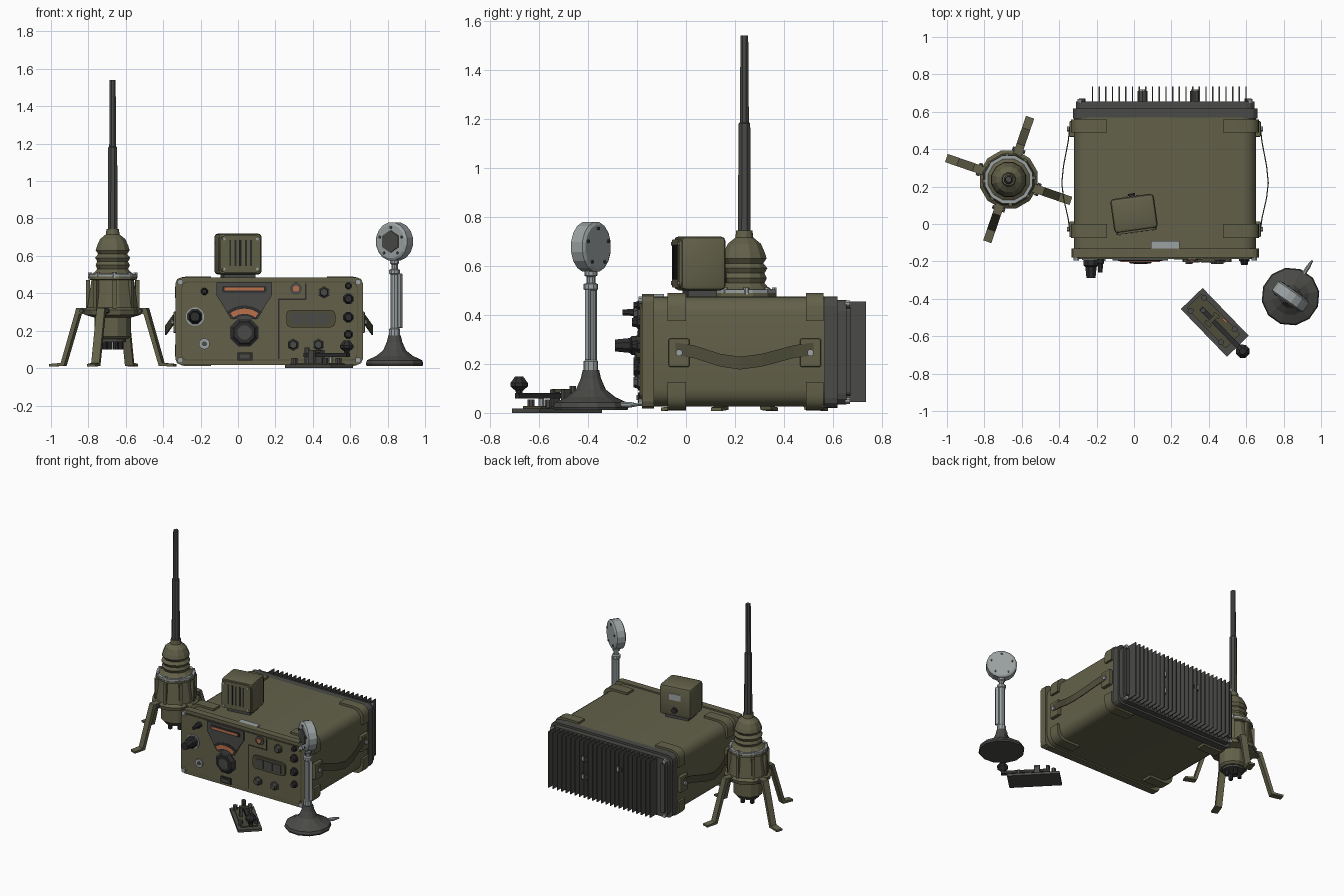
import bpy, bmesh, math
from mathutils import Matrix, Vector

def material(name, rgb):
    m = bpy.data.materials.new(name)
    m.diffuse_color = (*rgb, 1)
    return m

OLIVE = material("olive_paint", (0.125, 0.12, 0.068))
DOLIVE = material("dark_olive", (0.075, 0.073, 0.042))
DARK = material("dark_grey", (0.068, 0.068, 0.063))
BLACK = material("black_rubber", (0.026, 0.026, 0.026))
STEEL = material("steel", (0.33, 0.36, 0.365))
ORANGE = material("orange_scale", (0.5, 0.16, 0.07))

T = Matrix.Translation
RZ = lambda deg: Matrix.Rotation(math.radians(deg), 4, 'Z')
FRONT = Matrix.Rotation(math.pi / 2, 4, 'X')   # local z points to -y
BACK = Matrix.Rotation(-math.pi / 2, 4, 'X')   # local z points to +y
ID = Matrix()

def finish(bm, name, mat, M=ID, smooth=None):
    bmesh.ops.recalc_face_normals(bm, faces=bm.faces)
    me = bpy.data.meshes.new(name)
    bm.to_mesh(me)
    bm.free()
    me.transform(M)
    me.materials.append(mat)
    if smooth:
        me.polygons.foreach_set("use_smooth", [True] * len(me.polygons))
        me.set_sharp_from_angle(angle=math.radians(smooth))
    ob = bpy.data.objects.new(name, me)
    bpy.context.collection.objects.link(ob)
    return ob

def box(name, loc, size, mat, M=ID, bevel=0, smooth=None):
    bm = bmesh.new()
    bmesh.ops.create_cube(bm, size=1, matrix=T(loc) @ Matrix.Diagonal((*size, 1)))
    if bevel:
        bmesh.ops.bevel(bm, geom=bm.edges[:], offset=bevel, segments=2, profile=0.5, affect='EDGES')
    return finish(bm, name, mat, M, smooth)

def prism(name, pts, y0, y1, mat, M=ID, smooth=None):
    """Extrude an x-z outline along y."""
    bm = bmesh.new()
    a = [bm.verts.new((x, y0, z)) for x, z in pts]
    b = [bm.verts.new((x, y1, z)) for x, z in pts]
    bm.faces.new(a)
    bm.faces.new(b[::-1])
    n = len(pts)
    for i in range(n):
        j = (i + 1) % n
        bm.faces.new((a[i], b[i], b[j], a[j]))
    return finish(bm, name, mat, M, smooth)

def lathe(name, profile, sides, mat, M=ID, smooth=None):
    """Revolve (radius, height) pairs about local z."""
    bm = bmesh.new()
    rings = [[bm.verts.new((r * math.cos(2 * math.pi * (k + .5) / sides),
                            r * math.sin(2 * math.pi * (k + .5) / sides), z))
              for k in range(sides)] for r, z in profile]
    for p, q in zip(rings, rings[1:]):
        for k in range(sides):
            j = (k + 1) % sides
            bm.faces.new((p[k], p[j], q[j], q[k]))
    bm.faces.new(rings[0])
    bm.faces.new(rings[-1])
    return finish(bm, name, mat, M, smooth)

def cyl(name, r, h, mat, M=ID, sides=10):
    return lathe(name, [(r, 0), (r, h)], sides, mat, M)

def rounded(x0, x1, z0, z1, r, n=4):
    pts = []
    for cx, cz, s in ((x1 - r, z1 - r, 0), (x0 + r, z1 - r, 1), (x0 + r, z0 + r, 2), (x1 - r, z0 + r, 3)):
        for i in range(n + 1):
            t = math.pi / 2 * (s + i / n)
            pts.append((cx + r * math.cos(t), cz + r * math.sin(t)))
    return pts

# ---- radio case ----
CX, CZ = 0.166, 0.25
prism("radio_case", rounded(-0.32, 0.652, 0.027, 0.475, 0.07), -0.13, 0.57, OLIVE, smooth=40)
prism("front_panel", rounded(-0.334, 0.667, 0.017, 0.485, 0.03, 2), -0.18, -0.13, OLIVE)
prism("panel_recess_line", rounded(-0.305, 0.64, 0.04, 0.462, 0.03, 2), -0.183, -0.18, DOLIVE)
prism("panel_face", rounded(-0.3, 0.635, 0.045, 0.457, 0.03, 2), -0.187, -0.18, OLIVE)

# wrap-around corner brackets
for y0, y1 in ((-0.075, 0.0), (0.49, 0.56)):
    for sx in (-1, 1):
        for sz in (-1, 1):
            def path(o):
                w, h, r = 0.488 + o, 0.225 + o, 0.06
                arc = [(w - r + r * math.cos(t), h - r + r * math.sin(t))
                       for t in (math.pi / 8 * i for i in range(5))]
                return [(w, 0.125)] + arc + [(0.31, h)]
            pts = path(0.015) + path(-0.02)[::-1]
            prism("corner_bracket", [(CX + sx * a, CZ + sz * b) for a, b in pts], y0, y1, OLIVE, smooth=30)

# carrying straps and their mounts
for s in (-1, 1):
    bm = bmesh.new()
    rows = []
    for d, y, z in ((0.505, -0.05, 0.262), (0.515, 0.03, 0.25), (0.54, 0.14, 0.215), (0.549, 0.22, 0.203),
                    (0.54, 0.31, 0.215), (0.515, 0.44, 0.25), (0.505, 0.53, 0.262)):
        rows.append([bm.verts.new((CX + s * (d + e), y, z + f))
                     for e, f in ((0, -.026), (.006, -.026), (.006, .026), (0, .026))])
    for p, q in zip(rows, rows[1:]):
        for k in range(4):
            bm.faces.new((p[k], p[(k + 1) % 4], q[(k + 1) % 4], q[k]))
    bm.faces.new(rows[0])
    bm.faces.new(rows[-1])
    finish(bm, "carry_strap", DOLIVE)
    for y in (-0.028, 0.508):
        box("strap_mount", (CX + s * 0.497, y, 0.245), (0.03, 0.085, 0.115), OLIVE, bevel=0.006)
        cyl("strap_screw", 0.014, 0.012, STEEL, T((CX + s * 0.512, y, 0.245)) @ Matrix.Rotation(s * math.pi / 2, 4, 'Y'), 8)

# ---- heat sink ----
prism("heat_sink_flange", rounded(-0.325, 0.66, 0.02, 0.475, 0.04, 3), 0.565, 0.618, DARK)
prism("heat_sink_block", rounded(-0.31, 0.645, 0.035, 0.46, 0.045, 3), 0.618, 0.655, DARK)
for s in (-1, 1):
    prism("heat_sink_end", rounded(CX + s * 0.443 - 0.018, CX + s * 0.443 + 0.018, 0.07, 0.43, 0.016, 2), 0.655, 0.67, DARK)
    for z in (0.05, 0.445):
        cyl("heat_sink_bolt", 0.014, 0.02, STEEL, T((CX + s * 0.455, 0.648, z)) @ BACK, 8)
for i in range(24):
    box("cooling_fin", (-0.222 + i * 0.0357, 0.69, 0.25), (0.007, 0.088, 0.41), DARK)
for x, z in ((0.045, 0.32), (0.325, 0.32), (0.325, 0.19)):
    cyl("power_transistor", 0.028, 0.055, DARK, T((x, 0.655, z)) @ BACK)
    cyl("transistor_cap", 0.02, 0.008, STEEL, T((x, 0.71, z)) @ BACK)

# ---- front panel fittings ----
def at(x, z, y=-0.185):
    return T((x, y, z)) @ FRONT

for x in (-0.308, 0.642):
    for z in (0.042, 0.46):
        cyl("panel_screw", 0.016, 0.016, STEEL, at(x, z, -0.178), 8)
def knob(x, z, r, d, mat=BLACK, sides=8):
    lathe("control_knob", [(r, 0), (r, d * .35), (r * .78, d * .42), (r * .62, d)], sides, mat, at(x, z))
knob(-0.23, 0.275, 0.042, 0.105)
cyl("knob_ring", 0.05, 0.008, STEEL, at(-0.23, 0.275), 12)
knob(-0.18, 0.41, 0.02, 0.075)
cyl("socket", 0.03, 0.012, STEEL, at(-0.18, 0.13))
cyl("socket_hole", 0.014, 0.015, DARK, at(-0.18, 0.13), 8)
for z, r, d in ((0.44, 0.02, 0.03), (0.37, 0.03, 0.035), (0.272, 0.03, 0.035), (0.18, 0.026, 0.03)):
    knob(0.59, z, r, d)
for x, z in ((0.46, 0.405), (0.295, 0.125), (0.43, 0.125)):
    knob(x, z, 0.033, 0.03, DARK, 6)
cyl("lamp_ring", 0.033, 0.01, DARK, at(0.31, 0.425))
cyl("lamp", 0.018, 0.018, ORANGE, at(0.31, 0.425), 8)

# tuning display with straight and curved scales
prism("tuning_display", [(-0.115, 0.458), (0.182, 0.458), (0.182, 0.39), (0.155, 0.35), (0.105, 0.262),
                         (-0.038, 0.262), (-0.09, 0.35), (-0.115, 0.39)], -0.196, -0.18, DARK)
prism("display_window", rounded(-0.085, 0.152, 0.405, 0.44, 0.008, 2), -0.199, -0.19, BLACK)
box("straight_scale", (0.034, -0.199, 0.422), (0.21, 0.006, 0.016), ORANGE)
def fan(r0, r1, a):
    ts = [math.radians(90 - a + 2 * a * i / 8) for i in range(9)]
    return [(0.034 + r * math.cos(t), 0.19 + r * math.sin(t))
            for r, seq in ((r1, ts), (r0, ts[::-1])) for t in seq]
prism("curved_window", fan(0.09, 0.145, 40), -0.198, -0.19, BLACK)
prism("curved_scale", fan(0.1, 0.128, 36), -0.201, -0.19, ORANGE)
lathe("tuning_knob", [(0.082, 0), (0.082, 0.008), (0.07, 0.014), (0.06, 0.026)], 8, BLACK, at(0.034, 0.19))
cyl("tuning_knob_cap", 0.04, 0.03, DARK, at(0.034, 0.19), 8)
box("lower_switch_frame", (0.037, -0.19, 0.062), (0.08, 0.012, 0.044), BLACK)
box("lower_switch", (0.037, -0.196, 0.062), (0.05, 0.01, 0.02), DARK)

# right-hand sub panel seam and counter windows
box("seam_vertical", (0.218, -0.188, 0.21), (0.006, 0.004, 0.32), BLACK)
box("seam_step", (0.29, -0.188, 0.368), (0.145, 0.004, 0.006), BLACK)
box("seam_upper", (0.362, -0.188, 0.41), (0.006, 0.004, 0.085), BLACK)
prism("counter_frame", rounded(0.258, 0.52, 0.218, 0.312, 0.025, 2), -0.202, -0.18, DOLIVE)
for i in range(3):
    box("counter_window", (0.318 + i * 0.07, -0.203, 0.265), (0.062, 0.008, 0.06), DARK)
box("top_label", (0.167, -0.125, 0.4785), (0.15, 0.07, 0.012), STEEL)

# ---- speaker box ----
SP = T((0, 0.056, 0)) @ RZ(8)
box("speaker_box", (0, 0, 0.61), (0.235, 0.185, 0.22), OLIVE, SP, 0.02, 40)
box("speaker_base", (0, 0, 0.49), (0.17, 0.12, 0.03), DARK, SP)
prism("speaker_bezel", rounded(-0.108, 0.108, 0.512, 0.708, 0.02, 2), -0.1, -0.085, OLIVE, SP)
for i in range(5):
    box("speaker_slot", (-0.056 + i * 0.028, -0.1, 0.615), (0.01, 0.006, 0.14), BLACK, SP)
for x in (-0.09, 0.09):
    for z in (0.53, 0.69):
        cyl("speaker_screw", 0.008, 0.006, STEEL, SP @ at(x, z, -0.099), 6)
box("speaker_label", (0, 0.093, 0.645), (0.085, 0.006, 0.045), STEEL, SP)
cyl("speaker_socket", 0.02, 0.018, BLACK, SP @ T((0, 0.09, 0.55)) @ BACK)

# ---- antenna tower ----
A = T((-0.67, 0.238, 0))
lathe("antenna_rod", [(0.028, 0.72), (0.026, 1.18), (0.02, 1.185), (0.017, 1.54)], 8, DARK, A)
lathe("antenna_bellows", [(0.12, 0.50), (0.098, 0.515), (0.085, 0.53), (0.095, 0.55), (0.085, 0.57), (0.097, 0.59),
                          (0.08, 0.61), (0.094, 0.63), (0.086, 0.655), (0.07, 0.69), (0.038, 0.715), (0.034, 0.745)],
      12, OLIVE, A)
lathe("antenna_collar", [(0.132, 0.488), (0.132, 0.504)], 12, STEEL, A)
lathe("antenna_skirt", [(0.1, 0.27), (0.155, 0.285), (0.16, 0.31), (0.14, 0.325), (0.118, 0.47), (0.135, 0.475), (0.135, 0.49)],
      12, OLIVE, A)
lathe("antenna_lower_body", [(0.085, 0.155), (0.1, 0.17), (0.1, 0.29)], 12, OLIVE, A)
cyl("antenna_bottom_plate", 0.075, 0.02, DARK, A @ T((0, 0, 0.14)), 12)
for k in range(8):
    R = A @ RZ(45 * k + 4)
    box("skirt_rib", (0.132, 0, 0.39), (0.022, 0.02, 0.16), OLIVE, R)
    cyl("collar_bolt", 0.011, 0.03, STEEL, R @ T((0.122, 0, 0.482)), 6)
for k in range(4):
    R = A @ RZ(71 + 90 * k)
    prism("tower_leg", [(0.12, 0.29), (0.12, 0.322), (0.198, 0.322), (0.286, 0.028), (0.352, 0.022),
                        (0.352, 0.008), (0.268, 0.012), (0.182, 0.29)], -0.023, 0.023, OLIVE, R)
    cyl("leg_pin", 0.012, 0.07, DARK, R @ T((0.165, 0.035, 0.306)) @ FRONT, 6)
    cyl("bottom_stud", 0.014, 0.05, BLACK, R @ T((0.045, 0, 0.1)), 8)

# ---- desk microphone ----
MIC = T((0.837, -0.388, 0)) @ RZ(-35)
lathe("mic_base", [(0.152, 0.012), (0.156, 0.022), (0.15, 0.042), (0.1, 0.065), (0.062, 0.095), (0.042, 0.14), (0.034, 0.175)],
      12, DARK, MIC)
lathe("mic_post", [(0.03, 0.17), (0.03, 0.21), (0.024, 0.215), (0.024, 0.5), (0.03, 0.505), (0.03, 0.525),
                   (0.018, 0.53), (0.018, 0.555), (0.026, 0.56), (0.026, 0.59)], 10, STEEL, MIC)
box("mic_talk_bar", (0.032, 0.008, 0.36), (0.02, 0.022, 0.29), STEEL, MIC, 0.004)
HEAD = MIC @ T((0, 0, 0.677)) @ FRONT
lathe("mic_head", [(0.09, -0.036), (0.103, -0.028), (0.103, 0.028), (0.09, 0.036)], 16, STEEL, HEAD)
cyl("mic_grille", 0.06, 0.008, DARK, HEAD @ T((0, 0, 0.034)), 6)
for k in range(5):
    for z in (-0.041, 0.034):
        cyl("mic_screw", 0.008, 0.007, DARK, HEAD @ RZ(72 * k + 18) @ T((0.075, 0, z)), 6)
lathe("mic_cable_plug", [(0.012, 0), (0.012, 0.05), (0.005, 0.09)], 8, STEEL,
      T((0.905, -0.27, 0.033)) @ RZ(-33) @ BACK)

# ---- telegraph key ----
K = T((0.432, -0.526, 0)) @ RZ(-46)
box("key_base", (0, 0, 0.009), (0.355, 0.162, 0.018), DARK, K)
box("key_inner_plate", (-0.01, 0, 0.022), (0.3, 0.11, 0.012), DOLIVE, K)
box("key_lever", (0.06, 0, 0.07), (0.33, 0.026, 0.022), BLACK, K)
lathe("key_knob", [(0.012, 0.075), (0.016, 0.09), (0.038, 0.108), (0.038, 0.122), (0.018, 0.148)], 8, BLACK, K @ T((0.215, 0, 0)))
for s in (-1, 1):
    box("key_pivot_post", (-0.02, s * 0.032, 0.058), (0.04, 0.018, 0.075), DARK, K)
    for x in (-0.135, 0.1):
        cyl("key_terminal", 0.016, 0.035, DARK, K @ T((x, s * 0.05, 0.02)), 8)
box("key_pivot_bar", (-0.02, 0, 0.09), (0.02, 0.085, 0.014), DOLIVE, K)
cyl("key_adjuster", 0.014, 0.09, DARK, K @ T((-0.09, 0, 0.02)), 8)
cyl("key_contact", 0.012, 0.05, STEEL, K @ T((0.09, 0, 0.025)), 8)
box("key_marker", (0.03, 0.045, 0.034), (0.03, 0.012, 0.014), ORANGE, K)
